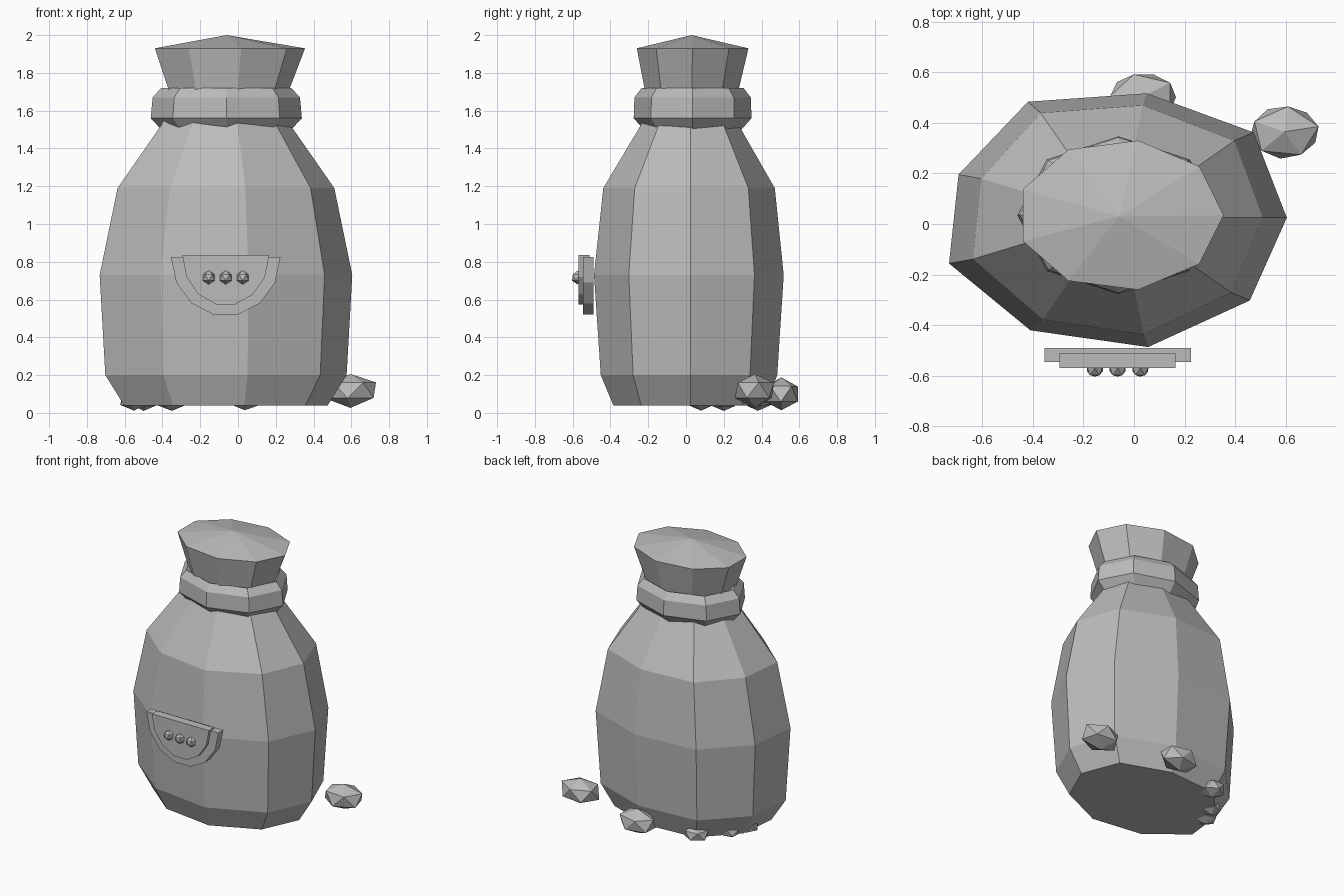
import bpy, bmesh, math, random
from mathutils import Vector

if "Cube" in bpy.data.objects:
    bpy.data.objects.remove(bpy.data.objects["Cube"])

random.seed(4)
grey = bpy.data.materials.new("plain grey")
grey.diffuse_color = (0.5, 0.5, 0.5, 1)
grey.use_nodes = True
grey.node_tree.nodes["Principled BSDF"].inputs["Base Color"].default_value = grey.diffuse_color


def finish(bm, name):
    bmesh.ops.recalc_face_normals(bm, faces=bm.faces)
    me = bpy.data.meshes.new(name)
    bm.to_mesh(me)
    bm.free()
    me.materials.append(grey)
    ob = bpy.data.objects.new(name, me)
    bpy.context.collection.objects.link(ob)
    return ob


def ring(bm, n, cx, cy, z, rx, ry, wobble=None):
    vs = []
    for i in range(n):
        a = 2 * math.pi * i / n
        k = wobble[i] if wobble else 1
        vs.append(bm.verts.new((cx + rx * k * math.cos(a), cy + ry * k * math.sin(a), z)))
    return vs


def bridge(bm, a, b):
    n = len(a)
    for i in range(n):
        j = (i + 1) % n
        bm.faces.new((a[i], a[j], b[j], b[i]))


# sack: nine-sided, slightly uneven, pinched at the neck and flared at the lip
uneven = [1.0, 1.05, 1.0, 1.06, 1.0, 1.06, 1.03, 1.04, 1.02]
levels = [(0.04, 0.54, 0.40), (0.20, 0.64, 0.465), (0.73, 0.67, 0.50),
          (1.19, 0.575, 0.452), (1.52, 0.345, 0.26), (1.62, 0.30, 0.22)]
bm = bmesh.new()
rings = [ring(bm, 9, -0.065, 0.025, z, rx, ry, uneven) for z, rx, ry in levels]
rings.append(ring(bm, 9, -0.058, 0.03, 1.70, 0.325, 0.25))
rings.append(ring(bm, 9, -0.055, 0.035, 1.93, 0.41, 0.30))
for a, b in zip(rings, rings[1:]):
    bridge(bm, a, b)
bm.faces.new(rings[0])
peak = bm.verts.new((-0.06, 0.03, 2.0))
top = rings[-1]
for i in range(9):
    bm.faces.new((top[i], top[(i + 1) % 9], peak))
finish(bm, "sack")

# tie band: eight-sided chunky ring around the neck
bm = bmesh.new()
section = [(1.49, 0.335, 0.25), (1.56, 0.40, 0.312), (1.67, 0.39, 0.308),
           (1.72, 0.345, 0.27), (1.67, 0.27, 0.20), (1.55, 0.27, 0.20)]
loops = [ring(bm, 8, -0.062, 0.035, z, rx, ry) for z, rx, ry in section]
for i in range(6):
    bridge(bm, loops[i], loops[(i + 1) % 6])
finish(bm, "tie_band")


# half-round front plates
def half_plate(name, cx, w, z_top, z_low, y0, y1):
    bm = bmesh.new()
    pts = []
    for i in range(8):
        a = math.pi + math.pi * i / 7
        pts.append((cx + w * math.cos(a), z_top + (z_top - z_low) / 0.975 * math.sin(a)))
    front = [bm.verts.new((x, y0, z)) for x, z in pts]
    back = [bm.verts.new((x, y1, z)) for x, z in pts]
    bridge(bm, front, back)
    bm.faces.new(front)
    bm.faces.new(back)
    finish(bm, name)


half_plate("patch_rim", -0.065, 0.29, 0.825, 0.52, -0.546, -0.49)
half_plate("patch_face", -0.065, 0.23, 0.835, 0.575, -0.57, -0.51)


# faceted beads and stones
def nugget(name, loc, size, turn=0.0, jitter=0.0):
    bm = bmesh.new()
    bmesh.ops.create_icosphere(bm, subdivisions=1, radius=1)
    c, s = math.cos(turn), math.sin(turn)
    for v in bm.verts:
        k = 1 + random.uniform(-jitter, jitter)
        x, y, z = v.co * k
        x, y = c * x - s * y, s * x + c * y
        v.co = Vector((loc[0] + x * size[0], loc[1] + y * size[1], loc[2] + z * size[2]))
    finish(bm, name)


for i in range(3):
    nugget(f"bead_{i + 1}", (-0.155 + 0.09 * i, -0.573, 0.717), (0.037, 0.035, 0.037), 0.3)

stones = [((0.595, 0.365, 0.12), (0.15, 0.115, 0.09)),
          ((0.035, 0.505, 0.10), (0.145, 0.105, 0.09)),
          ((-0.35, 0.38, 0.07), (0.09, 0.09, 0.06)),
          ((-0.55, 0.08, 0.07), (0.08, 0.08, 0.06)),
          ((-0.50, 0.20, 0.06), (0.07, 0.07, 0.05))]
for i, (loc, size) in enumerate(stones):
    nugget(f"stone_{i + 1}", loc, size, 0.4 * i + 0.2, 0.05)
